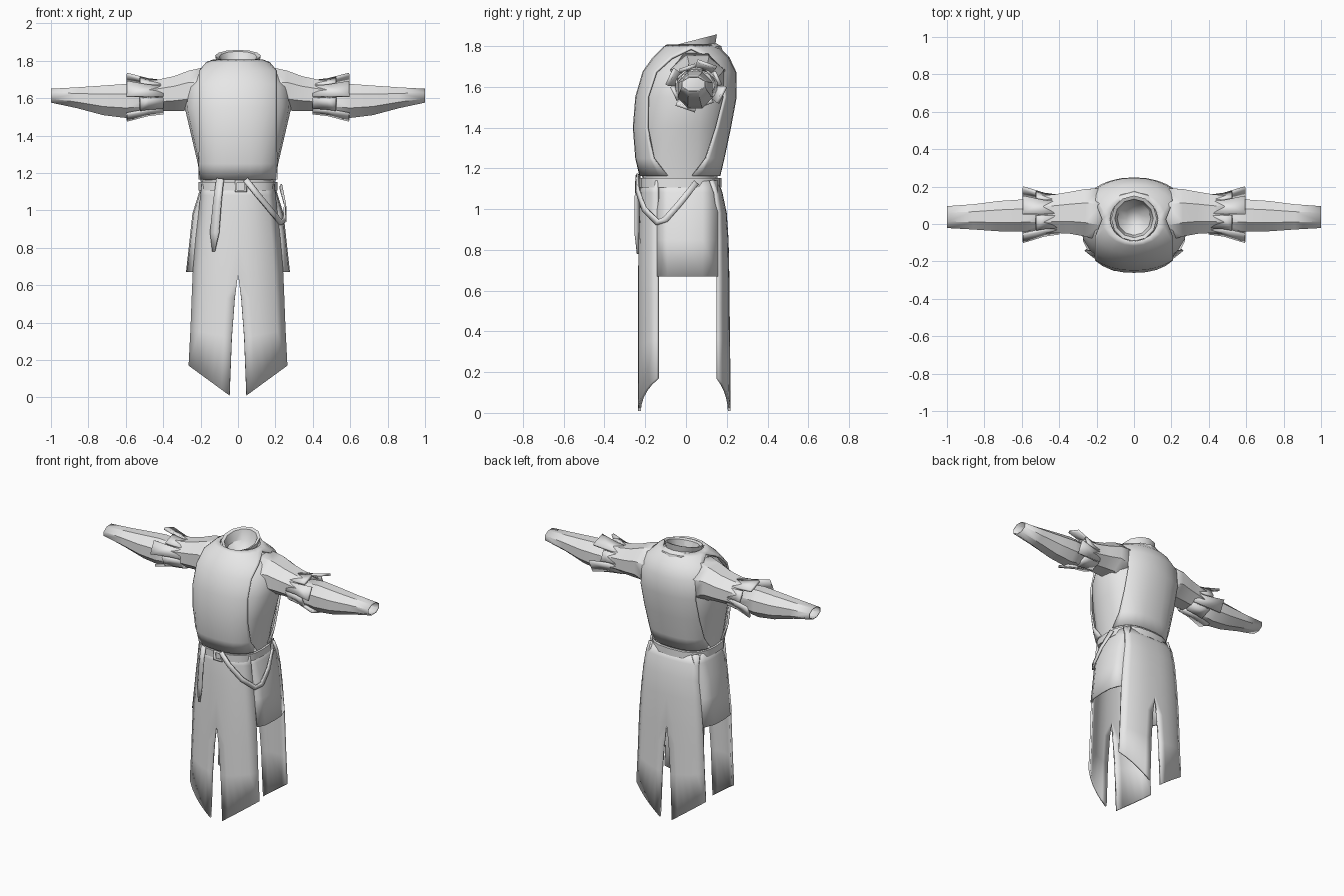
import bpy, bmesh, math
from mathutils import Vector

if "Cube" in bpy.data.objects:
    bpy.data.objects.remove(bpy.data.objects["Cube"])

cloth = bpy.data.materials.new("grey cloth")
cloth.diffuse_color = (0.8, 0.8, 0.8, 1)
cloth.use_nodes = True
cloth.node_tree.nodes["Principled BSDF"].inputs["Base Color"].default_value = cloth.diffuse_color


def make(name, grids, closed=False, thick=0, angle=30):
    """Build one object from grids of points (rows of equal length)."""
    bm = bmesh.new()
    for rows in grids:
        vs = [[bm.verts.new(p) for p in r] for r in rows]
        n = len(rows[0])
        for a, b in zip(vs, vs[1:]):
            for i in range(n if closed else n - 1):
                j = (i + 1) % n
                bm.faces.new((a[i], a[j], b[j], b[i]))
    bmesh.ops.remove_doubles(bm, verts=bm.verts, dist=0.0005)
    bmesh.ops.recalc_face_normals(bm, faces=bm.faces)
    me = bpy.data.meshes.new(name)
    bm.to_mesh(me)
    bm.free()
    me.materials.append(cloth)
    ob = bpy.data.objects.new(name, me)
    bpy.context.collection.objects.link(ob)
    bpy.ops.object.select_all(action='DESELECT')
    ob.select_set(True)
    bpy.context.view_layer.objects.active = ob
    bpy.ops.object.shade_smooth_by_angle(angle=math.radians(angle))
    if thick:
        m = ob.modifiers.new("thickness", 'SOLIDIFY')
        m.thickness, m.offset = thick, 0
    return ob


def power(v, e):
    return math.copysign(abs(v) ** e, v)


def oval(z, rx, yf, yb, n=2.0, sides=20):
    """Horizontal superellipse ring between yf and yb."""
    c, ry = (yf + yb) / 2, (yb - yf) / 2
    ring = []
    for i in range(sides):
        t = 2 * math.pi * i / sides
        ring.append((rx * power(math.cos(t), 2 / n), c + ry * power(math.sin(t), 2 / n), z))
    return ring


# Torso: z, half width, front y, back y, squareness
body = [(1.13, .195, -.21, .15, 2.8), (1.25, .215, -.23, .17, 2.7), (1.40, .25, -.242, .202, 2.4),
        (1.55, .285, -.23, .23, 2.2), (1.66, .275, -.195, .228, 2.1), (1.73, .225, -.145, .195, 2),
        (1.775, .155, -.10, .15, 2), (1.79, .115, -.08, .13, 2)]
make("torso", [[oval(*r) for r in body]], closed=True, angle=35)

# Tabard: front and back panels that meet over the shoulders
tabard = [(1.165,) + body[0][1:]] + body[1:]
panels = []
for side in (-1, 1):
    rows = []
    for z, rx, yf, yb, n in tabard:
        g = 0.013
        rx, yf, yb = rx + g, yf - g, yb + g
        c, ry = (yf + yb) / 2, (yb - yf) / 2
        w = min(0.205, rx)
        row = []
        for i in range(11):
            x = w * math.sin(math.pi / 2 * (i / 5 - 1))
            row.append((x, c + side * ry * max(0, 1 - abs(x / rx) ** n) ** (1 / n), z + .012 * (z > 1.6)))
        rows.append(row)
    panels.append(rows)
make("tabard", panels, thick=.012, angle=35)

# Collar: radius, front z, back z; folds over the rim and closes inside
collar = []
for r, zf, zb in [(.15, 1.715, 1.775), (.143, 1.765, 1.80), (.115, 1.775, 1.815), (.122, 1.795, 1.858),
                  (.103, 1.79, 1.85), (.09, 1.74, 1.78), (.04, 1.71, 1.72), (0, 1.705, 1.705)]:
    ring = []
    for i in range(12):
        t = 2 * math.pi * i / 12
        k = (math.sin(t) + 1) / 2
        ring.append((r * math.cos(t), .03 + r * math.sin(t), zf + (zb - zf) * k))
    collar.append(ring)
make("collar", [collar], closed=True)


# Sleeves
def tube(sx, sections, sides=8):
    rows = []
    for x, y, z, ry, rz in sections:
        rows.append([(sx * x, y + ry * math.cos(2 * math.pi * (i + .5) / sides) * 1.06,
                      z + rz * math.sin(2 * math.pi * (i + .5) / sides) * 1.06) for i in range(sides)])
    return rows


upper = [(.17, .05, 1.625, .14, .14), (.26, .06, 1.64, .125, .105), (.34, .06, 1.625, .11, .09),
         (.43, .055, 1.615, .10, .08), (.51, .05, 1.605, .10, .085)]
fore = [(.44, .045, 1.59, .075, .07), (.60, .045, 1.585, .085, .09), (.72, .042, 1.588, .08, .078),
        (.86, .038, 1.602, .066, .054), (1.0, .037, 1.613, .057, .035)]
make("upper_sleeves", [tube(s, upper) for s in (1, -1)], closed=True, thick=.01)
make("forearm_sleeves", [tube(s, fore) for s in (1, -1)], closed=True, thick=.006)

# Split cuffs: flared plates of alternating length around the elbow
plates = []
for s in (1, -1):
    for i in range(8):
        tip = .595 if i % 2 else .525
        flare = .022 if i % 2 else 0
        rows = []
        for x, r in ((.40, .092), (.48, .102), (tip, .112 + flare)):
            row = []
            for k in (.04, .96):
                t = 2 * math.pi * (i + k) / 8
                row.append((s * x, .05 + 1.08 * r * math.cos(t), 1.605 + .92 * r * math.sin(t)))
            rows.append(row)
        plates.append(rows)
make("elbow_cuffs", plates, thick=.016)

# Long skirt halves: outer z, inner z, slit x, outer x, front y, back y
hem = [(1.14, 1.14, 0, .19, -.212, .15), (1.08, 1.08, 0, .197, -.218, .172), (.98, .98, 0, .207, -.222, .193),
       (.85, .85, 0, .222, -.226, .202), (.66, .66, 0, .238, -.228, .206), (.54, .53, .017, .243, -.229, .207),
       (.36, .32, .033, .25, -.23, .21), (.17, .01, .045, .26, -.23, .213)]
for name, side in (("front_skirt", -1), ("back_skirt", 1)):
    halves = []
    for s in (1, -1):
        rows = []
        for zo, zi, xi, xo, yf, yb in hem:
            mid = yf if side < 0 else yb
            edge = -.138 if side < 0 else min(.155, yb - .03)
            row = []
            for i in range(6):
                u = i / 5
                x = xi + (xo - xi) * u
                row.append((s * x, mid + (edge - mid) * (x / xo) ** 2.6, zi + (zo - zi) * u))
            rows.append(row)
        halves.append(rows)
    make(name, halves, thick=.014, angle=35)

# Short side skirts
sides = []
for s in (1, -1):
    rows = []
    for z, x in ((1.14, .19), (1.08, .207), (.98, .238), (.85, .252), (.67, .272)):
        rows.append([(s * (x - d), y, z) for y, d in
                     ((-.14, .03), (-.09, .006), (0, 0), (.08, .004), (.155, .035))])
    sides.append(rows)
make("side_skirts", sides, thick=.012)

# Belt
belt = [oval(z, .207 + g, -.222 - g, .168 + g, 2.7) for z, g in
        ((1.105, -.012), (1.105, .005), (1.152, .005), (1.152, -.012))]
make("belt", [belt + belt[:1]], closed=True)


# Buckle frame and hanging straps
def ribbon(points, widths):
    pts = [Vector(p) for p in points]
    rows = []
    for i, p in enumerate(pts):
        t = (pts[min(i + 1, len(pts) - 1)] - pts[max(i - 1, 0)]).normalized()
        out = Vector((p.x, p.y, 0)).normalized()
        w = t.cross(out).normalized() * widths[i] / 2
        rows.append([p - w, p + w])
    return rows


buckle = []
for r in (.032, .02):
    buckle.append([(.015 + r * a, -.234, 1.13 + r * b) for a, b in ((-1, -1), (1, -1), (1, 1), (-1, 1))])
make("buckle", [buckle], closed=True, thick=.012)
make("hanging_strap", [ribbon([(-.095, -.236, 1.17), (-.11, -.238, 1.05), (-.125, -.236, .88), (-.13, -.234, .78)],
                              [.04, .046, .052, .012])], thick=.01)
make("looped_strap", [ribbon([(.04, -.24, 1.165), (.10, -.238, 1.09), (.175, -.205, 1.0), (.228, -.14, .935),
                              (.25, -.10, .95), (.252, -.03, 1.03), (.228, .05, 1.13)], [.03] * 7)], thick=.01)
